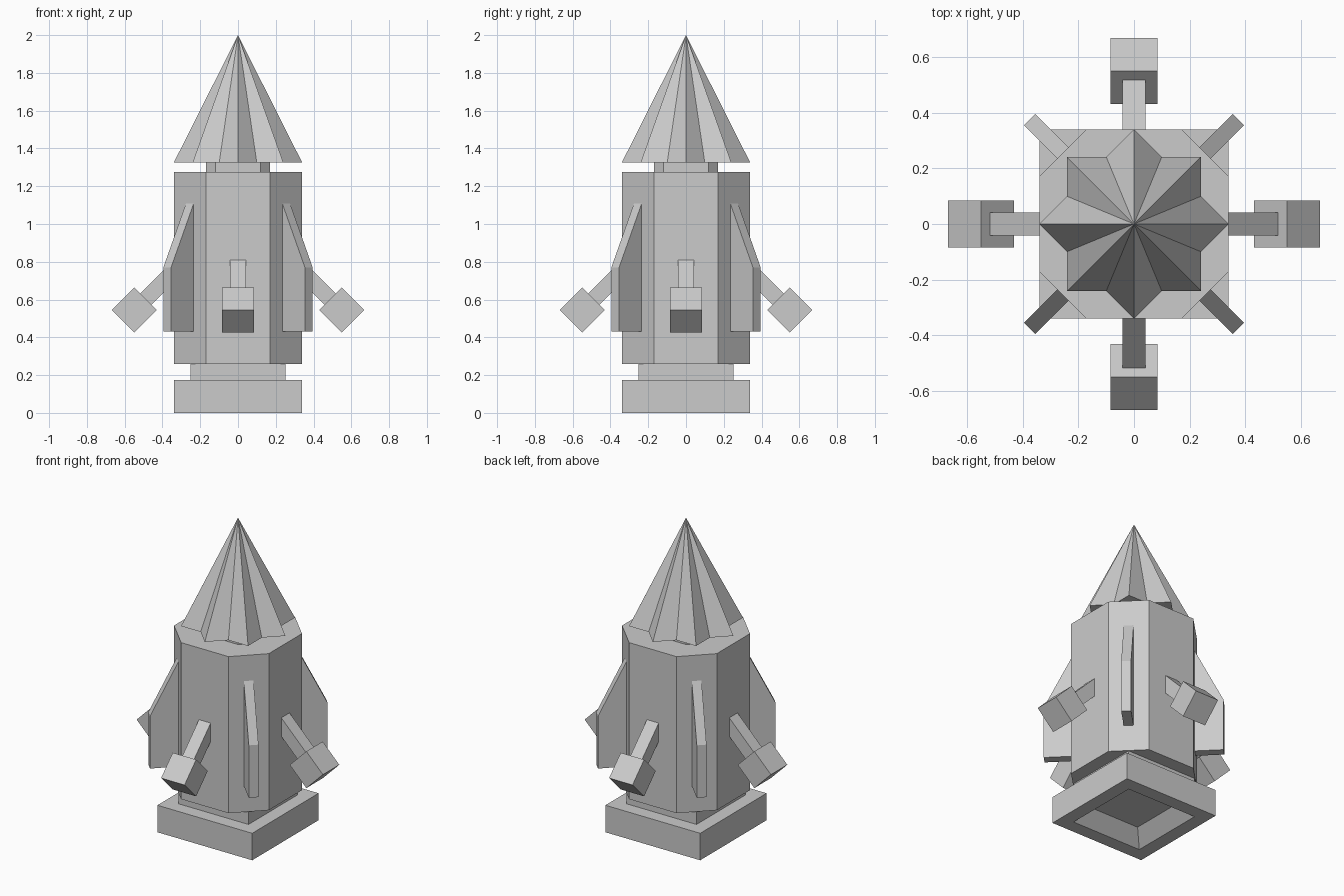
import bpy
from math import cos, sin, pi
from mathutils import Matrix, Vector

if "Cube" in bpy.data.objects:
    bpy.data.objects.remove(bpy.data.objects["Cube"])


def make(name, verts, faces):
    mesh = bpy.data.meshes.new(name)
    mesh.from_pydata(verts, [], faces)
    mesh.update()
    obj = bpy.data.objects.new(name, mesh)
    bpy.context.collection.objects.link(obj)
    return obj


def loft(name, rings):
    """Skin a stack of equal-sized rings and cap both ends."""
    n = len(rings[0])
    verts = [v for ring in rings for v in ring]
    faces = [(k * n + i, k * n + (i + 1) % n, (k + 1) * n + (i + 1) % n, (k + 1) * n + i)
             for k in range(len(rings) - 1) for i in range(n)]
    faces += [tuple(reversed(range(n))), tuple(range(len(verts) - n, len(verts)))]
    return make(name, verts, faces)


def square(r, z):
    return [(r, -r, z), (r, r, z), (-r, r, z), (-r, -r, z)]


def octagon(r, c, z):
    return [(r, -c, z), (r, c, z), (c, r, z), (-c, r, z),
            (-r, c, z), (-r, -c, z), (-c, -r, z), (c, -r, z)]


def slab(name, profile, half, angle):
    """Extrude a radius/height profile sideways, then turn it about z."""
    turn = Matrix.Rotation(angle, 3, 'Z')
    rings = [[turn @ Vector((r, y, z)) for r, z in profile] for y in (half, -half)]
    return loft(name, rings)


# Square foot with a tapered recess underneath
loft("foot", [square(0.17, 0.085), square(0.252, 0), square(0.34, 0), square(0.34, 0.175)])
loft("lower_neck", [square(0.252, 0.175), square(0.252, 0.26)])

# Chamfered body and upper neck
loft("body", [octagon(0.34, 0.17, 0.26), octagon(0.34, 0.17, 1.275)])
loft("upper_neck", [octagon(0.17, 0.12, 1.275), octagon(0.17, 0.12, 1.325)])

# Pleated star-shaped nose cone
star = []
for i in range(16):
    r, a = (0.26 if i % 2 else 0.34), i * pi / 8
    star.append((r * cos(a), r * sin(a), 1.325))
make("nose_cone", star + [(0, 0, 2.0)],
     [(i, (i + 1) % 16, 16) for i in range(16)] + [tuple(reversed(range(16)))])

# Four diagonal fins, four slanted arms with cube ends
fin = [(0.35, 0.43), (0.53, 0.43), (0.53, 0.77), (0.36, 1.11), (0.35, 1.11)]
arm = [(0.28, 0.75), (0.46, 0.57), (0.52, 0.63), (0.34, 0.81)]
cube = [(0.43, 0.545), (0.549, 0.426), (0.668, 0.545), (0.549, 0.664)]
for i in range(4):
    a = i * pi / 2
    slab(f"fin_{i + 1}", fin, 0.029, a + pi / 4)
    slab(f"arm_{i + 1}", arm, 0.042, a)
    slab(f"arm_block_{i + 1}", cube, 0.084, a)
